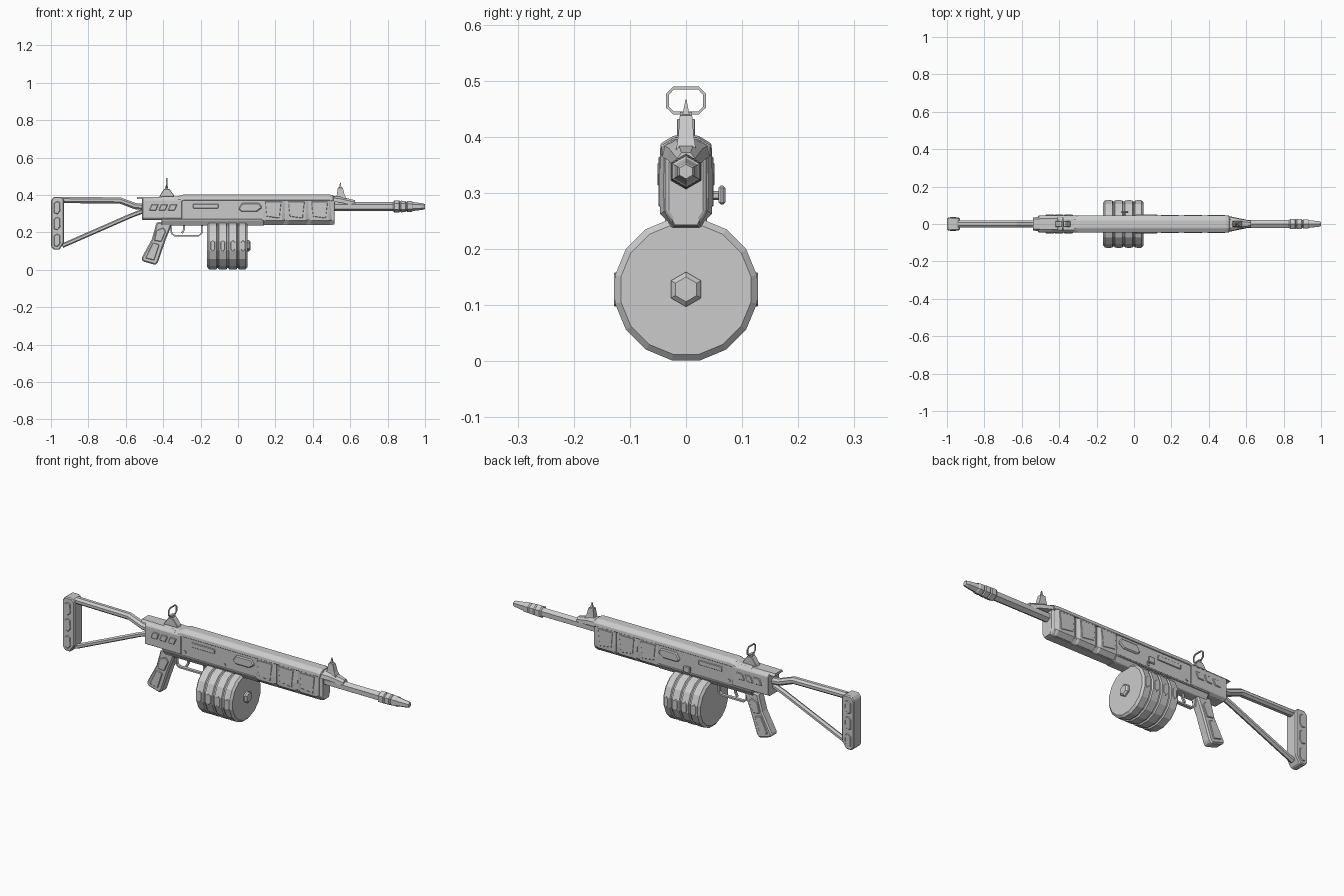
import bpy, bmesh, math
from mathutils import Vector

cube = bpy.data.objects.get("Cube")
if cube:
    bpy.data.objects.remove(cube, do_unlink=True)

grey = bpy.data.materials.new("light grey")
grey.use_nodes = True
grey.diffuse_color = (0.6, 0.6, 0.6, 1)
grey.node_tree.nodes["Principled BSDF"].inputs["Base Color"].default_value = (0.6, 0.6, 0.6, 1)


def finish(name, bm, bevel=0):
    bmesh.ops.recalc_face_normals(bm, faces=bm.faces)
    mesh = bpy.data.meshes.new(name)
    bm.to_mesh(mesh)
    bm.free()
    mesh.materials.append(grey)
    ob = bpy.data.objects.new(name, mesh)
    bpy.context.collection.objects.link(ob)
    if bevel:
        mod = ob.modifiers.new("bevel", "BEVEL")
        mod.width, mod.segments, mod.limit_method = bevel, 1, "ANGLE"
    return ob


def skin(name, rings, bevel=0, closed=False):
    """Join equal rings of points into one surface."""
    bm = bmesh.new()
    loops = [[bm.verts.new(p) for p in ring] for ring in rings]
    n = len(loops[0])
    pairs = list(zip(loops, loops[1:])) + ([(loops[-1], loops[0])] if closed else [])
    for a, b in pairs:
        for i in range(n):
            j = (i + 1) % n
            bm.faces.new((a[i], a[j], b[j], b[i]))
    if not closed:
        bm.faces.new(loops[0])
        bm.faces.new(loops[-1][::-1])
    return finish(name, bm, bevel)


def side_plate(name, outline, y0, y1, bevel=0):
    """Side outline in x, z pushed through y."""
    return skin(name, [[(x, y, z) for x, z in outline] for y in (y0, y1)], bevel)


def both_sides(name, outline, y, thick=0.006, bevel=0.003):
    for s, side in ((-1, "right"), (1, "left")):
        side_plate(f"{side}_{name}", outline, s * (y - 0.003), s * (y + thick), bevel)


def box(x0, x1, z0, z1):
    return [(x0, z0), (x1, z0), (x1, z1), (x0, z1)]


def section(name, half, stations, bevel=0):
    """Mirrored cross-section in y, z, given as (x, width scale, z shift)."""
    ring = half + [(-y, z) for y, z in reversed(half)]
    return skin(name, [[(x, y * s, z + dz) for y, z in ring] for x, s, dz in stations], bevel)


def lathe(name, profile, z, sides, turn=0):
    """Revolve (x, radius) stations about the x direction."""
    angles = [math.tau * (i + turn) / sides for i in range(sides)]
    return skin(name, [[(x, r * math.cos(a), z + r * math.sin(a)) for a in angles]
                       for x, r in profile])


def tube(name, path, r, sides=6, closed=False, wide=1):
    """Sweep a small polygon along a path."""
    pts = [Vector(p) for p in path]
    n, rings = len(pts), []
    for i, p in enumerate(pts):
        before = pts[i - 1] if i or closed else p
        after = pts[(i + 1) % n] if i < n - 1 or closed else p
        t = (after - before).normalized()
        ref = Vector((1, 0, 0)) if all(abs(q.x - pts[0].x) < 0.001 for q in pts) else Vector((0, 1, 0))
        v = t.cross(ref).normalized()
        angles = [math.tau * (k + 0.5) / sides for k in range(sides)]
        rings.append([p + ref * r * wide * math.cos(a) + v * r * math.sin(a) for a in angles])
    return skin(name, rings, closed=closed)


# Shoulder stock: butt plate, pads and struts
butt = [(-1, .37), (-.985, .39), (-.945, .39), (-.93, .375), (-.93, .145), (-.955, .107),
        (-.985, .107), (-1, .125)]
side_plate("butt_plate", butt, -.034, .034, .005)
for i, z in enumerate((.16, .25, .335)):
    both_sides(f"butt_pad_{i}", [(-.985, z - .032), (-.965, z - .038), (-.95, z - .02),
                                 (-.952, z + .025), (-.968, z + .032), (-.985, z + .02)], .034, .003)
tube("upper_strut", [(-.94, 0, .373), (-.63, 0, .37), (-.55, 0, .34), (-.49, 0, .335)], .018, 8, wide=1.2)
tube("lower_strut", [(-.94, 0, .128), (-.57, 0, .29), (-.49, 0, .32)], .012, 6, wide=1.3)

# Receiver with its rear block and top cover
body = [(.026, .237), (.04, .262), (.042, .375), (.03, .392)]
section("receiver", body, [(-.41, 1, 0), (.14, 1, 0)], .003)
rear = [(.03, .266), (.046, .275), (.046, .372), (.034, .384)]
section("rear_block", rear, [(-.512, 1, 0), (-.3, 1, 0)], .003)
cover = [(.047, .37), (.045, .388), (.022, .402)]
section("top_cover", cover, [(-.33, .9, -.012), (-.29, 1, 0), (.49, 1, 0), (.51, .95, -.004)], .002)
section("rear_eave", [(.042, .378), (.032, .39)], [(-.54, .85, 0), (-.34, 1, 0)])
for i in range(3):
    x = -.475 + i * .05
    both_sides(f"louvre_{i}", [(x, .316), (x + .036, .316), (x + .05, .35), (x + .014, .35)], .046, .004)
both_sides("lower_rail", box(-.41, .13, .262, .27), .042, .003, .001)
both_sides("slot_plate", box(-.24, -.105, .328, .352), .042, .004, .002)
both_sides("hex_port", [(.002, .325), (.018, .31), (.1, .31), (.13, .332), (.112, .357), (.022, .357)],
           .042, .009, .005)
for i, (x, z) in enumerate(((-.39, .285), (-.28, .29), (-.05, .285))):
    both_sides(f"pin_{i}", [(x + .008 * math.cos(k * math.tau / 6), z + .008 * math.sin(k * math.tau / 6))
                            for k in range(6)], .042, .003, 0)

# Charging handle on the back
tube("handle_shaft", [(-.05, .035, .295), (-.05, .06, .295)], .008, 6)
side_plate("handle_knob", box(-.07, -.03, .279, .313), .058, .07, .004)

# Fore-end core, segments and nose
core = [(.024, .243), (.037, .262), (.037, .37), (.03, .39)]
section("fore_end_core", core, [(.125, 1, 0), (.505, 1, 0), (.515, .9, .006)], .003)
grip_half = [(.026, .242), (.046, .262), (.048, .3), (.046, .372)]
for i in range(3):
    x = .132 + i * .124
    section(f"fore_end_segment_{i}", grip_half,
            [(x, .84, .006), (x + .014, 1, 0), (x + .104, 1, 0), (x + .12, .84, .006)])
    both_sides(f"fore_end_panel_{i}", [(x + .02, .285), (x + .09, .275), (x + .1, .365), (x + .012, .365)],
               .046, .003, .002)
section("lower_runner", [(.022, .239), (.028, .25)], [(.125, 1, 0), (.5, 1, 0), (.515, .9, .004)])
section("nose_ramp", [(.044, .365), (.04, .385), (.02, .396)],
        [(.5, 1, 0), (.55, .75, -.006), (.625, .4, -.024)])

# Barrel and stepped muzzle
lathe("barrel", [(.45, .024), (.85, .024)], .338, 6, .5)
muzzle = [(.83, .025), (.836, .032), (.862, .032), (.866, .026), (.872, .031), (.895, .03),
          (.9, .024), (.906, .029), (.93, .028), (.935, .024), (.99, .017), (1, .013)]
lathe("muzzle", muzzle, .338, 6, .5)

# Front sight
def tower(name, x, levels):
    skin(name, [[(x + dx + a * w, b * d, z) for a, b in ((-1, -1), (1, -1), (1, 1), (-1, 1))]
                for dx, w, d, z in levels])

tower("front_sight", .547, [(.005, .03, .018, .375), (.002, .021, .014, .4), (0, .013, .011, .438),
                            (0, .006, .006, .44), (0, .002, .001, .466)])

# Rear sight base and ring
side_plate("rear_sight_base", [(-.425, .38), (-.335, .38), (-.345, .402), (-.367, .432),
                               (-.395, .432), (-.415, .402)], -.016, .016, .002)
side_plate("rear_sight_post", box(-.391, -.373, .425, .444), -.011, .011)
ring = [(.022, .442), (.033, .453), (.033, .476), (.022, .487)]
ring += [(-y, z) for y, z in reversed(ring)]
tube("rear_sight_ring", [(-.381, y, z) for y, z in ring], .004, 4, closed=True)

# Pistol grip
side_plate("pistol_grip", [(-.435, .255), (-.35, .255), (-.368, .205), (-.385, .165), (-.428, .04),
                           (-.44, .025), (-.51, .045), (-.517, .06), (-.46, .165)], -.026, .026, .007)
both_sides("grip_upper_panel", [(-.437, .21), (-.4, .225), (-.385, .205), (-.41, .15), (-.448, .155)], .026, .004)
both_sides("grip_lower_panel", [(-.455, .145), (-.42, .135), (-.448, .05), (-.495, .062)], .026, .004)

# Trigger and guard
tube("trigger_guard", [(-.36, 0, .24), (-.355, 0, .195), (-.34, 0, .182), (-.21, 0, .182),
                       (-.195, 0, .195), (-.192, 0, .24)], .006, 4, wide=2)
tube("trigger", [(-.29, 0, .24), (-.288, 0, .215), (-.3, 0, .195)], .007, 4)

# Drum magazine: collar, ribbed drum, hub and slots
side_plate("magazine_collar", box(-.155, .045, .22, .25), -.028, .028, .004)
centre, radius = .128, .129
drum = [(-.165, .116), (-.155, radius)]
for i in range(3):
    x = -.112 + i * .054
    drum += [(x - .004, radius), (x, .122), (x + .006, .122), (x + .01, radius)]
drum += [(.04, radius), (.05, .118)]
lathe("drum", drum, centre, 16, .5)
lathe("drum_hub", [(.04, .031), (.058, .031), (.066, .022)], centre, 6, .5)
for i in range(4):
    x = -.135 + i * .054
    both_sides(f"drum_slot_{i}", [(x - .012, .11), (x, .096), (x + .012, .11), (x + .012, .146),
                                  (x, .16), (x - .012, .146)], .1255, .003, .002)
